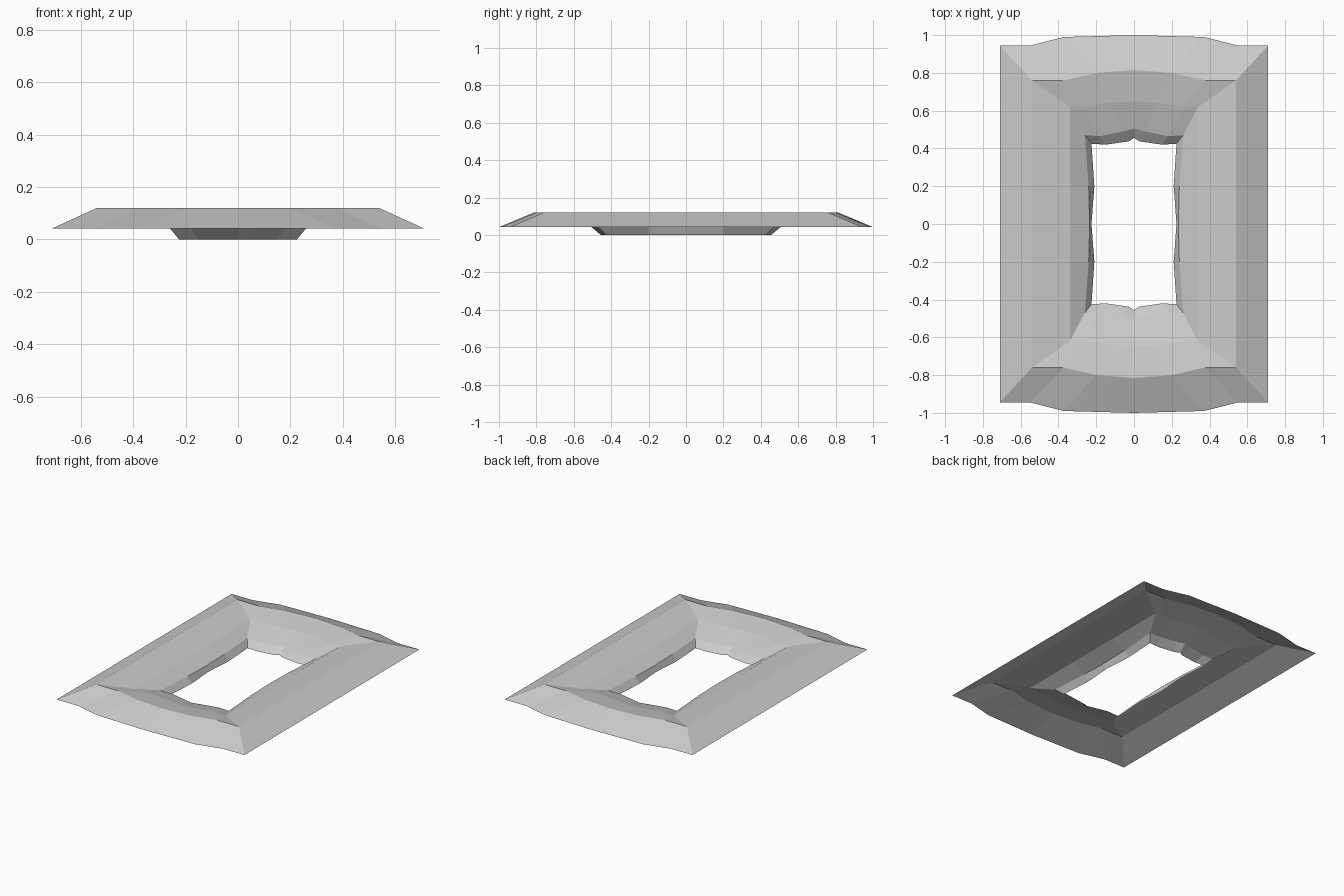
import bpy
import bmesh

# Remove the default cube
cube = bpy.data.objects.get("Cube")
if cube:
    bpy.data.objects.remove(cube, do_unlink=True)


def make_material(name, colour):
    material = bpy.data.materials.new(name)
    material.use_nodes = True
    material.diffuse_color = colour
    material.node_tree.nodes["Principled BSDF"].inputs["Base Color"].default_value = colour
    return material


def full_loop(quarter):
    """Mirror a quarter outline (back centre to side centre) into a closed loop."""
    half = quarter + [(x, -y) for x, y in reversed(quarter[:-1])]
    return half + [(-x, y) for x, y in reversed(half[1:-1])]


def build_frame(name, rings, material):
    """Bridge a series of closed outlines, outermost first, into one open sheet."""
    bm = bmesh.new()
    loops = []
    for height, quarter in rings:
        loops.append([bm.verts.new((x, y, height)) for x, y in full_loop(quarter)])
    for outer, inner in zip(loops, loops[1:]):
        count = len(outer)
        for i in range(count):
            j = (i + 1) % count
            bm.faces.new((outer[j], outer[i], inner[i], inner[j]))
    bmesh.ops.recalc_face_normals(bm, faces=bm.faces)
    # Keep the visible sheet facing up
    if sum(face.normal.z for face in bm.faces) < 0:
        bmesh.ops.reverse_faces(bm, faces=bm.faces)
    mesh = bpy.data.meshes.new(name)
    bm.to_mesh(mesh)
    bm.free()
    mesh.materials.append(material)
    frame = bpy.data.objects.new(name, mesh)
    bpy.context.scene.collection.objects.link(frame)
    return frame


# Quarter outlines: back centre, two end points, corner, two side points
outer_rim = [(0, 1), (.37, .99), (.55, .945), (.71, .945), (.71, .3), (.71, 0)]
top_ridge = [(0, .815), (.2, .8), (.375, .76), (.54, .76), (.54, .25), (.54, 0)]
inner_slope = [(0, .65), (.13, .64), (.27, .62), (.34, .62), (.34, .2), (.34, 0)]
opening_lip = [(0, .505), (.06, .49), (.18, .465), (.26, .47), (.24, .2), (.235, 0)]
lower_edge = [(0, .455), (.03, .437), (.15, .42), (.225, .425), (.21, .2), (.225, 0)]

stone = make_material("light grey", (.6, .6, .6, 1))
build_frame("raised_frame", [
    (.042, outer_rim),
    (.12, top_ridge),
    (.09, inner_slope),
    (.042, opening_lip),
    (0, lower_edge),
], stone)
